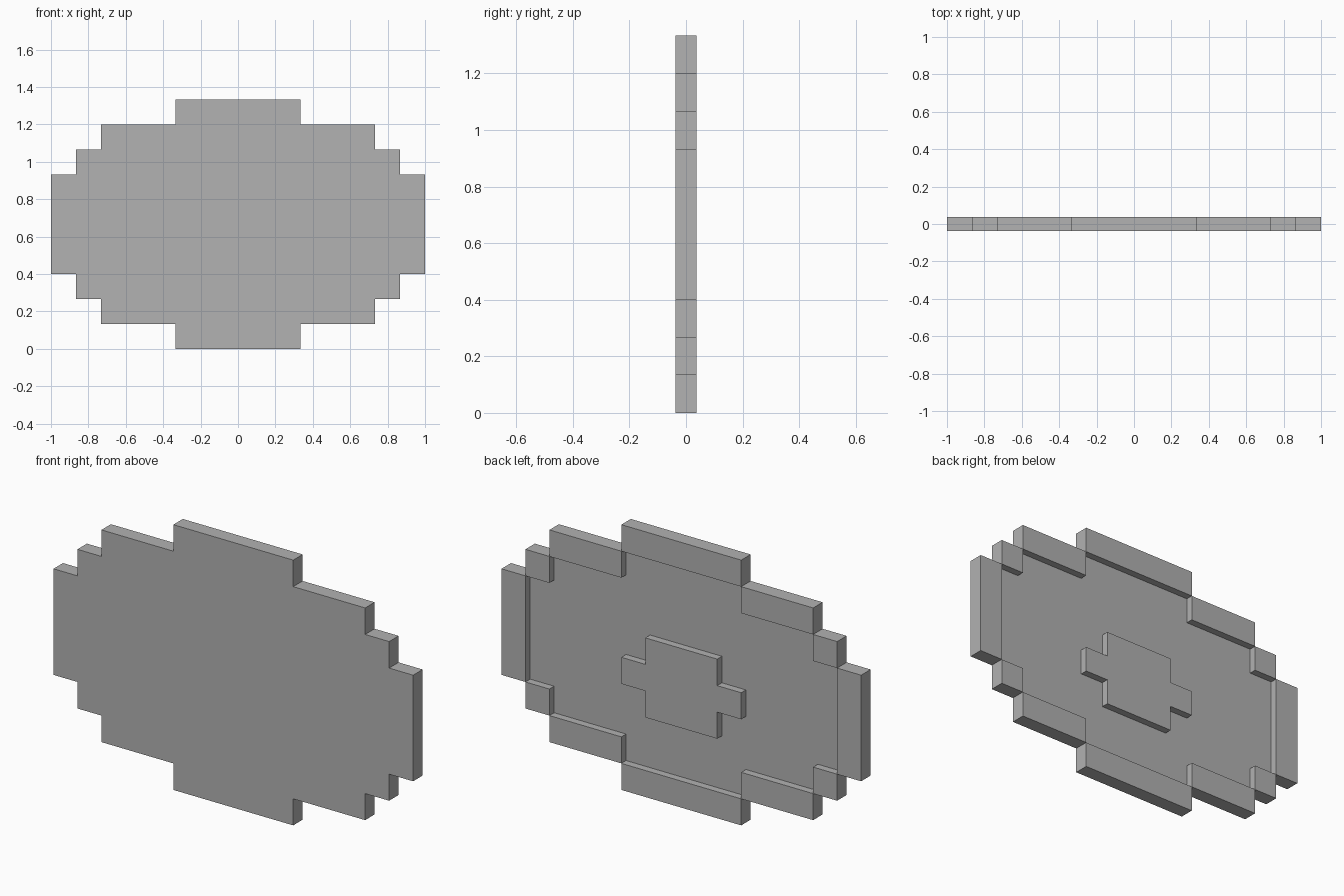
import bpy
import bmesh

if "Cube" in bpy.data.objects:
    bpy.data.objects.remove(bpy.data.objects["Cube"], do_unlink=True)

U = 2 / 15            # one grid cell
HALF = 0.0375         # half of the full thickness
FLOOR = 0.0           # depth of the recessed back surface
TOP = 10              # height in cells

grey = bpy.data.materials.new("plain grey")
grey.use_nodes = True
colour = (0.445, 0.445, 0.445, 1)
grey.diffuse_color = colour
grey.node_tree.nodes["Principled BSDF"].inputs["Base Color"].default_value = colour


def slab(name, outline, y0, y1):
    """Extrude an outline given in grid cells (x, z) from y0 to y1."""
    bm = bmesh.new()
    face = bm.faces.new([bm.verts.new((x * U, y0, z * U)) for x, z in outline])
    grown = bmesh.ops.extrude_face_region(bm, geom=[face])["geom"]
    moved = [v for v in grown if isinstance(v, bmesh.types.BMVert)]
    bmesh.ops.translate(bm, verts=moved, vec=(0, y1 - y0, 0))
    bmesh.ops.recalc_face_normals(bm, faces=bm.faces)
    mesh = bpy.data.meshes.new(name)
    bm.to_mesh(mesh)
    bm.free()
    mesh.materials.append(grey)
    obj = bpy.data.objects.new(name, mesh)
    bpy.context.collection.objects.link(obj)
    return obj


def block(name, x0, x1, z0, z1):
    """Raised rectangle on the back of the plate."""
    return slab(name, [(x0, z0), (x1, z0), (x1, z1), (x0, z1)], FLOOR, HALF)


# Stepped half widths, each with the height where that step starts
steps = [(2.5, 0), (5.5, 1), (6.5, 2), (7.5, 3)]

# Front plate: quarter staircase mirrored up and across
quarter = []
for i, (w, z) in enumerate(steps):
    if i:
        quarter.append((steps[i - 1][0], z))
    quarter.append((w, z))
right_edge = quarter + [(x, TOP - z) for x, z in reversed(quarter)]
outline = right_edge + [(-x, z) for x, z in reversed(right_edge)]
slab("front_plate", outline, -HALF, FLOOR)

# Raised rim: bottom and top bars, then stepped corner blocks and side bars
w = steps[0][0]
block("rim_bottom", -w, w, 0, 1)
block("rim_top", -w, w, TOP - 1, TOP)
for side, s in (("left", 1), ("right", -1)):
    for (inner, _), (outer, z) in zip(steps, steps[1:]):
        x0, x1 = sorted((s * inner, s * outer))
        if z == steps[-1][1]:
            block(f"rim_side_{side}", x0, x1, z, TOP - z)
        else:
            block(f"rim_lower_{side}_{z}", x0, x1, z, z + 1)
            block(f"rim_upper_{side}_{z}", x0, x1, TOP - z - 1, TOP - z)

# Central raised boss with a tab on each side
half_boss = [(1.5, 3), (1.5, 4), (2.5, 4), (2.5, 5), (1.5, 5), (1.5, 6)]
slab("back_boss", half_boss + [(-x, z) for x, z in reversed(half_boss)], FLOOR, HALF)
